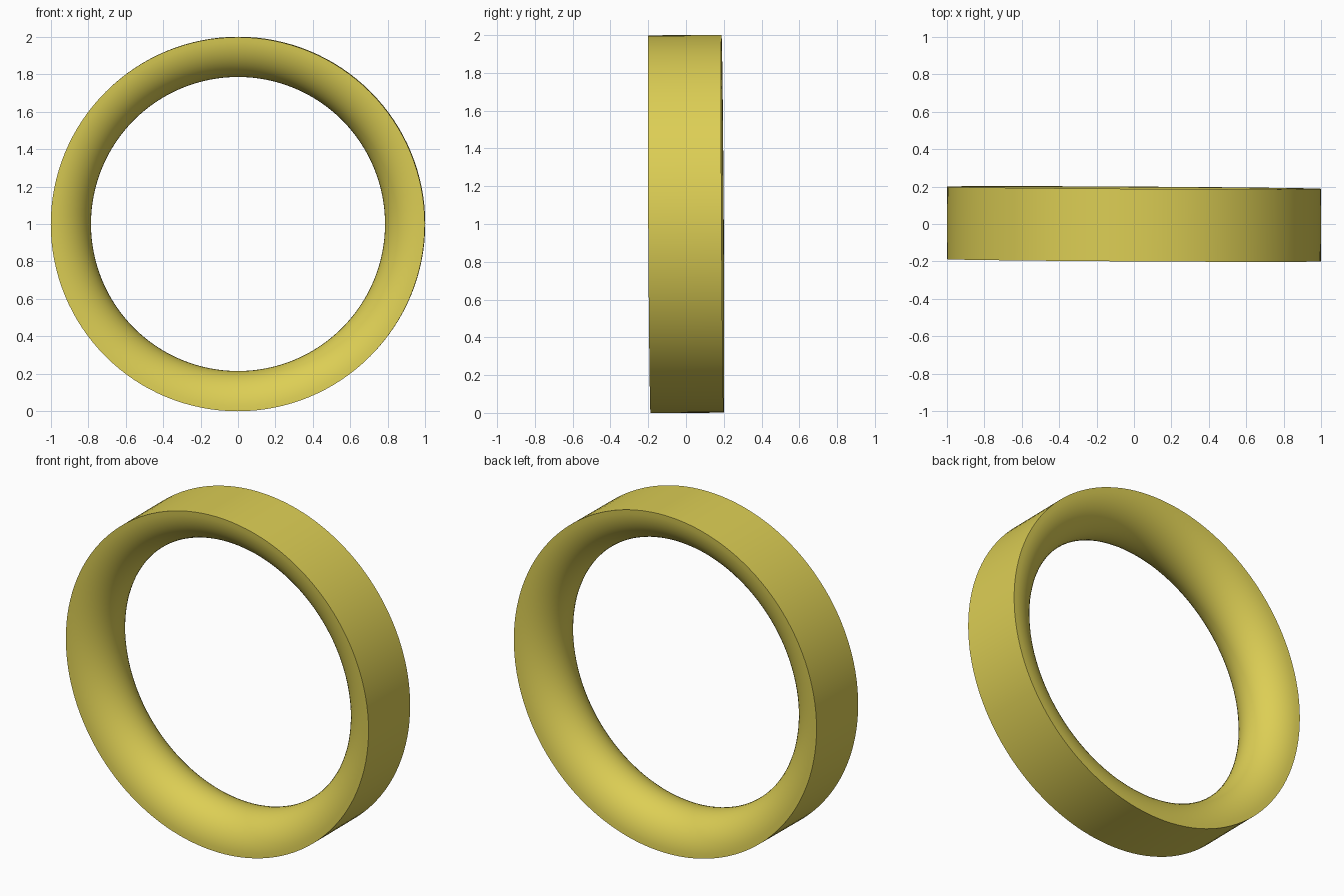
import bpy, bmesh
from math import sin, cos, pi
from mathutils import Matrix

if "Cube" in bpy.data.objects:
    bpy.data.objects.remove(bpy.data.objects["Cube"])

SEGMENTS, ARC = 128, 24
OUTER, INNER, HALF_WIDTH = 1.0, 0.786, 0.194

# D-shaped section: flat outer band, rounded towards the hole
profile = [(OUTER - (OUTER - INNER) * sin(pi * i / ARC), -HALF_WIDTH * cos(pi * i / ARC))
           for i in range(ARC + 1)]

# Sweep the section around the y axis
bm = bmesh.new()
rings = []
for s in range(SEGMENTS):
    a = 2 * pi * s / SEGMENTS
    rings.append([bm.verts.new((r * cos(a), y, r * sin(a))) for r, y in profile])
n = len(profile)
for s in range(SEGMENTS):
    r0, r1 = rings[s], rings[(s + 1) % SEGMENTS]
    for i in range(n):
        j = (i + 1) % n
        bm.faces.new((r0[i], r0[j], r1[j], r1[i]))
bmesh.ops.recalc_face_normals(bm, faces=bm.faces)

# Very slight lean, then stand on the floor
lean = Matrix.Rotation(0.006, 4, 'X') @ Matrix.Rotation(-0.006, 4, 'Z')
bmesh.ops.transform(bm, matrix=Matrix.Translation((0, 0, 1)) @ lean, verts=bm.verts)

mesh = bpy.data.meshes.new("ring_band")
bm.to_mesh(mesh)
bm.free()
ring = bpy.data.objects.new("ring_band", mesh)
bpy.context.collection.objects.link(ring)

# Yellow finish
mat = bpy.data.materials.new("yellow")
mat.diffuse_color = (0.72, 0.62, 0.09, 1)
mat.use_nodes = True
mat.node_tree.nodes["Principled BSDF"].inputs["Base Color"].default_value = mat.diffuse_color
mesh.materials.append(mat)

bpy.context.view_layer.objects.active = ring
ring.select_set(True)
bpy.ops.object.shade_smooth_by_angle(angle=0.7)
